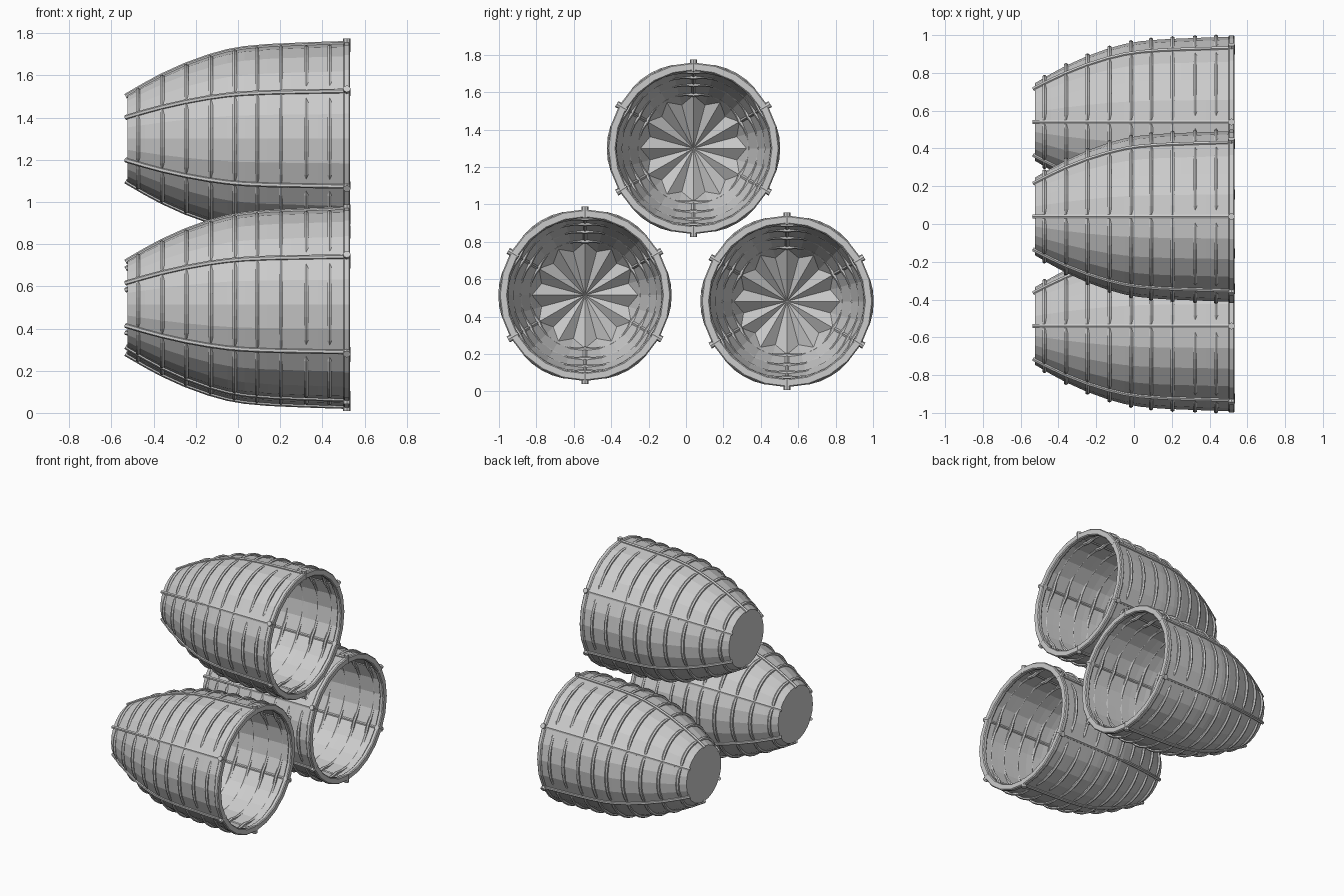
import bpy, bmesh, math
from mathutils import Vector

if "Cube" in bpy.data.objects:
    bpy.data.objects.remove(bpy.data.objects["Cube"])

SIDES = 24
# Outer wall profile: (x along the axis, radius)
WALL = [(-0.525, 0.205), (-0.44, 0.255), (-0.36, 0.298), (-0.25, 0.348), (-0.14, 0.388),
        (-0.05, 0.413), (0.03, 0.427), (0.14, 0.437), (0.25, 0.442), (0.38, 0.447), (0.51, 0.451)]
HOOPS = [-0.474, -0.36, -0.246, -0.13, -0.016, 0.09, 0.204, 0.323, 0.434]
CENTRES = {"top": (0.04, 1.30), "left": (-0.54, 0.515), "right": (0.54, 0.482)}
RIB_ANGLES = [math.radians(30 + 60 * i) for i in range(6)]

grey = bpy.data.materials.new("plain grey")
grey.diffuse_color = (0.6, 0.6, 0.6, 1)
grey.use_nodes = True
grey.node_tree.nodes["Principled BSDF"].inputs["Base Color"].default_value = grey.diffuse_color


def wall_radius(x):
    for (x0, r0), (x1, r1) in zip(WALL, WALL[1:]):
        if x <= x1:
            return r0 + (r1 - r0) * (x - x0) / (x1 - x0)
    return WALL[-1][1]


def polar(x, r, a):
    return Vector((x, r * math.cos(a), r * math.sin(a)))


def ring_angles(n=SIDES):
    return [2 * math.pi * i / n for i in range(n)]


def bridge(bm, a, b, closed=True):
    n = len(a)
    for i in range(n if closed else n - 1):
        j = (i + 1) % n
        bm.faces.new((a[i], a[j], b[j], b[i]))


def lathe(bm, profile, closed=False):
    rings = [[bm.verts.new(polar(x, r, a)) for a in ring_angles()] for x, r in profile]
    for a, b in zip(rings, rings[1:] + (rings[:1] if closed else [])):
        bridge(bm, a, b)
    return rings


def tube(bm, points, radius, closed=False, n=6):
    rings = []
    count = len(points)
    for i, p in enumerate(points):
        before = points[i - 1] if closed or i else p
        after = points[(i + 1) % count] if closed or i < count - 1 else p
        t = (after - before).normalized()
        out = Vector((0, p.y, p.z)).normalized()
        if abs(out.dot(t)) > 0.9:
            out = Vector((1, 0, 0))
        u = (out - t * out.dot(t)).normalized()
        v = t.cross(u)
        rings.append([bm.verts.new(p + radius * (u * math.cos(k) + v * math.sin(k)))
                      for k in ring_angles(n)])
    for a, b in zip(rings, rings[1:] + (rings[:1] if closed else [])):
        bridge(bm, a, b)
    if not closed:
        bm.faces.new(rings[0])
        bm.faces.new(rings[-1])


def make(name, bm, centre, smooth=False):
    bmesh.ops.recalc_face_normals(bm, faces=bm.faces)
    mesh = bpy.data.meshes.new(name)
    bm.to_mesh(mesh)
    bm.free()
    mesh.materials.append(grey)
    for p in mesh.polygons:
        p.use_smooth = smooth
    obj = bpy.data.objects.new(name, mesh)
    obj.location = (0, centre[0], centre[1])
    bpy.context.collection.objects.link(obj)


for side, centre in CENTRES.items():
    # Thin faceted wall with a flat closed end
    bm = bmesh.new()
    inner = [(x, r - 0.006) for x, r in WALL]
    inner[0] = (-0.515, inner[0][1])
    rings = lathe(bm, WALL + inner[::-1])
    bm.faces.new(rings[0])
    bm.faces.new(rings[-1])
    make(side + "_basket_wall", bm, centre)

    # Star-edged shallow bowl lining the closed end
    bm = bmesh.new()
    hub = bm.verts.new((-0.51, 0, 0))
    star = []
    for i, a in enumerate(ring_angles()):
        x = -0.45 if i % 2 else -0.37
        star.append(bm.verts.new(polar(x, wall_radius(x) - 0.009, a)))
    for i in range(SIDES):
        bm.faces.new((hub, star[i], star[(i + 1) % SIDES]))
    make(side + "_basket_floor", bm, centre)

    # Rim band around the mouth
    bm = bmesh.new()
    lathe(bm, [(0.499, 0.42), (0.499, 0.452), (0.506, 0.459), (0.526, 0.459),
               (0.532, 0.453), (0.532, 0.42), (0.526, 0.414), (0.506, 0.414)], closed=True)
    make(side + "_basket_rim", bm, centre)

    # Six lengthwise ribs with joints where they cross the rim
    bm = bmesh.new()
    for a in RIB_ANGLES:
        path = [polar(-0.533, 0.201, a)] + [polar(x, r, a) for x, r in WALL[1:]]
        tube(bm, path, 0.012)
        tube(bm, [polar(0.516, 0.412, a), polar(0.516, 0.474, a)], 0.018, n=8)
    make(side + "_basket_ribs", bm, centre, smooth=False)

    # Hoops that bulge between ribs and sink into the wall at each rib
    bm = bmesh.new()
    for x in HOOPS:
        sink = 0.014 if x < 0.25 else 0.024
        path = []
        for a in ring_angles(48):
            bulge = abs(math.cos(3 * a))          # 0 at the ribs, 1 midway
            path.append(polar(x, wall_radius(x) + 0.003 - sink * (1 - bulge) ** 1.5, a))
        tube(bm, path, 0.012, closed=True)
    make(side + "_basket_hoops", bm, centre)
